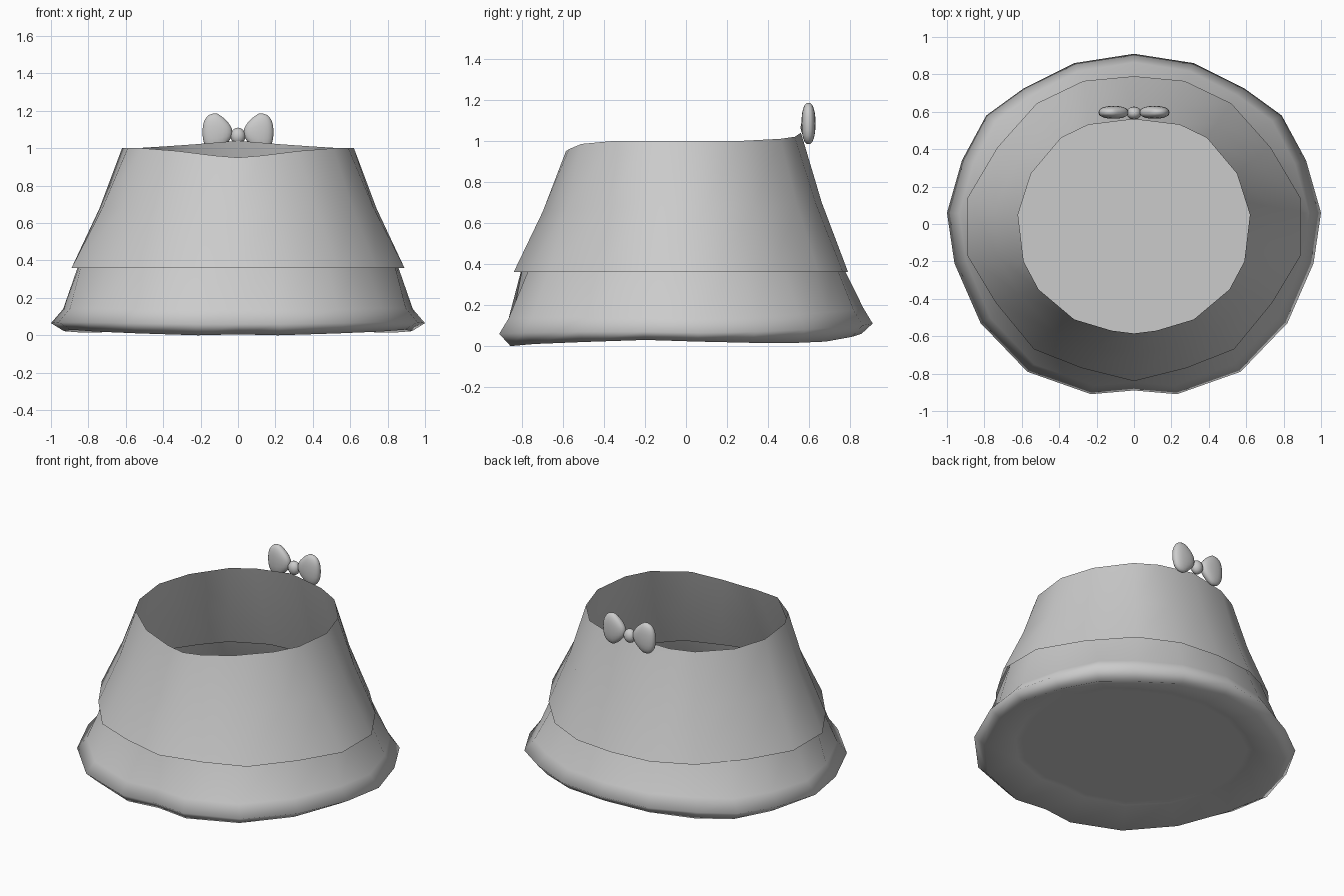
import bpy, bmesh, math
from mathutils import Vector
from mathutils.geometry import intersect_line_line_2d

if "Cube" in bpy.data.objects:
    bpy.data.objects.remove(bpy.data.objects["Cube"])


def full_ring(half):
    # half outline runs back to front on +x; mirror it to close the loop
    return half + [(-x, y, z) for x, y, z in reversed(half[1:-1])]


def loft(name, rings, cap_bottom=False):
    # skin closed rings listed from top to bottom
    bm = bmesh.new()
    loops = [[bm.verts.new(p) for p in full_ring(r)] for r in rings]
    for a, b in zip(loops, loops[1:]):
        n = len(a)
        for i in range(n):
            j = (i + 1) % n
            bm.faces.new((a[i], a[j], b[j], b[i]))
    if cap_bottom:
        bm.faces.new(loops[-1])
    for f in bm.faces:
        f.smooth = True
    mesh = bpy.data.meshes.new(name)
    bm.to_mesh(mesh)
    bm.free()
    ob = bpy.data.objects.new(name, mesh)
    bpy.context.collection.objects.link(ob)
    return ob


def mix(a, b, t):
    return [tuple(Vector(p).lerp(Vector(q), t)) for p, q in zip(a, b)]


# upper skirt tier: open tube, waist dips at the front and rises at the back
waist = [(0, .56, 1.04), (.245, .53, 1.02), (.39, .46, 1.01), (.55, .27, 1.0),
         (.62, .05, 1.0), (.59, -.2, 1.0), (.51, -.35, 1.0), (.32, -.51, .985),
         (.12, -.57, .96), (0, -.585, .95)]
hem = [(0, .79), (.27, .765), (.52, .645), (.73, .41), (.89, .14), (.89, -.17),
       (.74, -.42), (.535, -.67), (.28, -.77), (0, -.84)]
hem = [(x, y, .36) for x, y in hem]
middle = [(x * .98, y * .98, z) for x, y, z in mix(waist, hem, .5)]
loft("upper_skirt", [waist, middle, hem])

# lower skirt tier: flared wall, turned-under lip and closed, slightly raised bottom
outline = [(0, .91), (.32, .86), (.59, .725), (.79, .58), (.92, .34), (1, .06),
           (.96, -.21), (.82, -.53), (.57, -.79), (.23, -.91), (0, -.89)]
lip_z = [.11, .10, .09, .08, .07, .065, .07, .07, .065, .06, .06]
base_z = [.06, .045, .022, .016, .016, .022, .03, .02, .01, 0, .005]

# its hidden top edge follows the inside of the upper tier
inside = [Vector(p[:2]) for p in full_ring(mix(hem, middle, .22))]


def tuck(x, y):
    for a, b in zip(inside, inside[1:] + inside[:1]):
        hit = intersect_line_line_2d(a, b, (0, 0), (x * 2, y * 2 + 1e-5))
        if hit:
            return hit
    return Vector((x, y)) * .85


top = [(*(tuck(x + 1e-5 * (x > 0), y) * .97), .44) for x, y in outline]
top[0], top[-1] = (0, top[0][1], .44), (0, top[-1][1], .44)
wall = [(x * .935, y * .95, z + .075) for (x, y), z in zip(outline, lip_z)]
lip = [(x, y, z) for (x, y), z in zip(outline, lip_z)]
base = [(x * .93, y * .94, z) for (x, y), z in zip(outline, base_z)]
floor_edge = [(x * .74, y * .74, .08) for x, y in outline]
floor_inset = [(x * .7, y * .7, .08) for x, y in outline]
loft("lower_skirt", [top, wall, lip, base, floor_edge, floor_inset], cap_bottom=True)


def ball(name, location, scale, power=1, segments=20, rings=12):
    # rounded block: a ball whose coordinates are pushed outwards
    bpy.ops.mesh.primitive_uv_sphere_add(segments=segments, ring_count=rings, radius=1)
    ob = bpy.context.object
    ob.name = name
    for v in ob.data.vertices:
        v.co = [math.copysign(abs(c) ** power, c) * s for c, s in zip(v.co, scale)]
    ob.location = location
    bpy.ops.object.shade_smooth()
    return ob


# bow loops: flattened pads that narrow towards the knot
for side, label in ((1, "right"), (-1, "left")):
    wing = ball("bow_loop_" + label, (side * .11, .597, 1.085), (.08, .034, .1), .85)
    for v in wing.data.vertices:
        u = side * v.co.x / .08
        v.co.z *= 1 + .35 * min(u, 0) + .1 * u

# bow knot resting on the back of the waist
ball("bow_knot", (0, .593, 1.065), (.04, .035, .045), 1, 12, 8)
